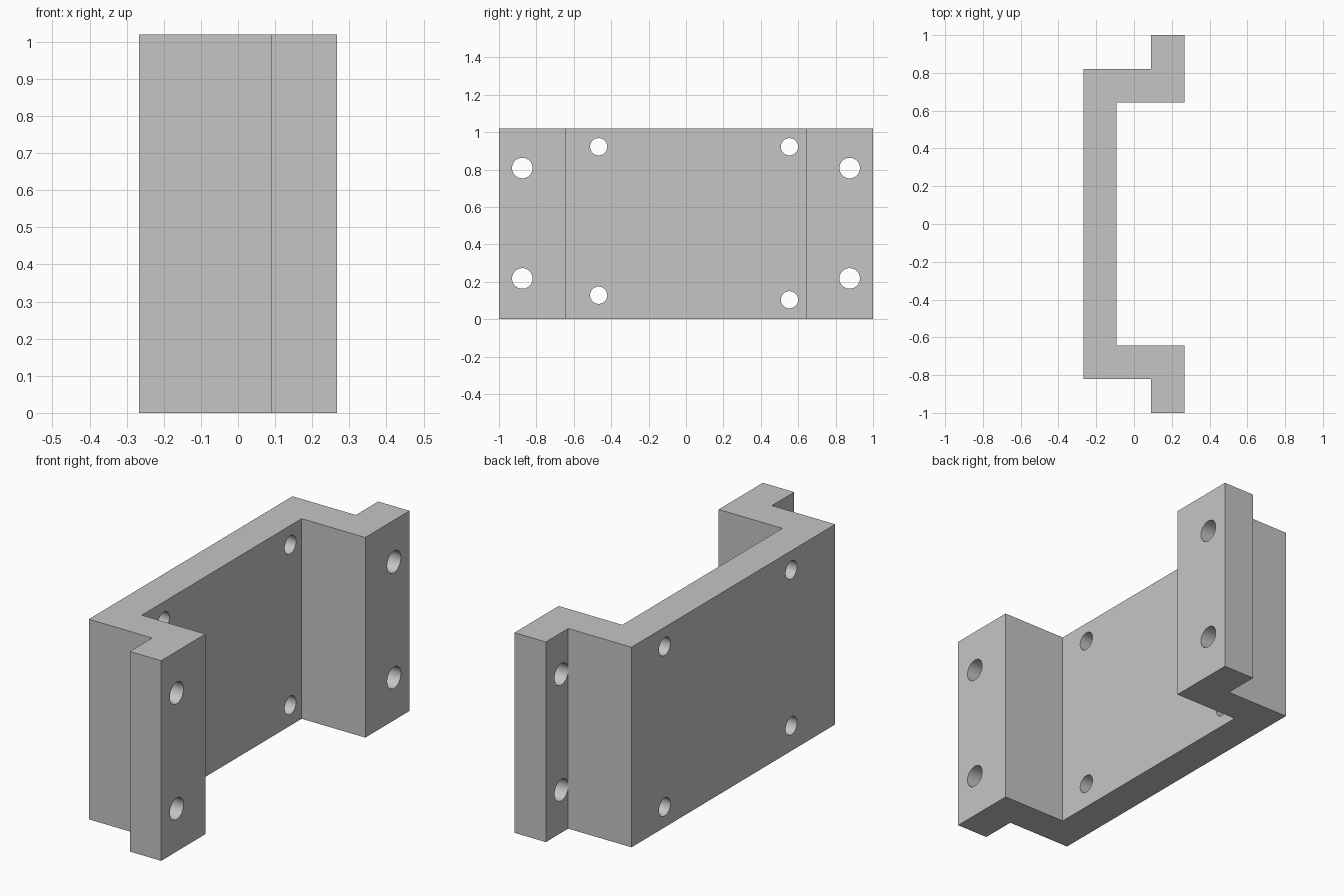
import bpy
import bmesh
from math import radians
from mathutils import Matrix, Vector

if "Cube" in bpy.data.objects:
    bpy.data.objects.remove(bpy.data.objects["Cube"])

HEIGHT = 1.02

# Plain grey material
grey = bpy.data.materials.new("light_grey")
grey.use_nodes = True
colour = (0.56, 0.56, 0.56, 1)
grey.diffuse_color = colour
grey.node_tree.nodes["Principled BSDF"].inputs["Base Color"].default_value = colour


def add_object(name, bm):
    bmesh.ops.recalc_face_normals(bm, faces=bm.faces)
    mesh = bpy.data.meshes.new(name)
    bm.to_mesh(mesh)
    bm.free()
    mesh.materials.append(grey)
    obj = bpy.data.objects.new(name, mesh)
    bpy.context.collection.objects.link(obj)
    return obj


# Bracket: half of the stepped channel profile, mirrored across y and extruded up
half = [(0.09, 1), (0.267, 1), (0.267, 0.644), (-0.092, 0.644)]
other_half = [(-0.267, 0.82), (0.09, 0.82)]
outline = half + [(x, -y) for x, y in reversed(half)]
outline += [(x, -y) for x, y in reversed(other_half)] + other_half
bm = bmesh.new()
face = bm.faces.new([bm.verts.new((x, y, 0)) for x, y in outline])
top = bmesh.ops.extrude_face_region(bm, geom=[face])["geom"]
bmesh.ops.translate(bm, verts=[v for v in top if isinstance(v, bmesh.types.BMVert)],
                    vec=Vector((0, 0, HEIGHT)))
bracket = add_object("mounting_bracket", bm)

# Holes: larger ones through the flanges, smaller ones through the web
flange_holes = [(y, z, 0.055) for y in (-0.875, 0.875) for z in (0.218, 0.808)]
web_holes = [(y, z, 0.046) for y, z in
             ((-0.467, 0.922), (-0.467, 0.128), (0.553, 0.922), (0.553, 0.104))]
bm = bmesh.new()
for y, z, radius in flange_holes + web_holes:
    bmesh.ops.create_cone(
        bm, cap_ends=True, segments=48, radius1=radius, radius2=radius, depth=1,
        matrix=Matrix.Translation((0, y, z)) @ Matrix.Rotation(radians(90), 4, "Y"))
cutter = add_object("hole_cutter", bm)
cutter.hide_render = True

# Drill the holes and remove the cutter
drill = bracket.modifiers.new("holes", "BOOLEAN")
drill.operation = "DIFFERENCE"
drill.solver = "EXACT"
drill.object = cutter
bpy.ops.object.select_all(action="DESELECT")
bracket.select_set(True)
bpy.context.view_layer.objects.active = bracket
bpy.ops.object.modifier_apply(modifier=drill.name)
bpy.data.objects.remove(cutter)

# Smooth hole walls, crisp edges elsewhere
bpy.ops.object.shade_smooth_by_angle(angle=radians(30))
